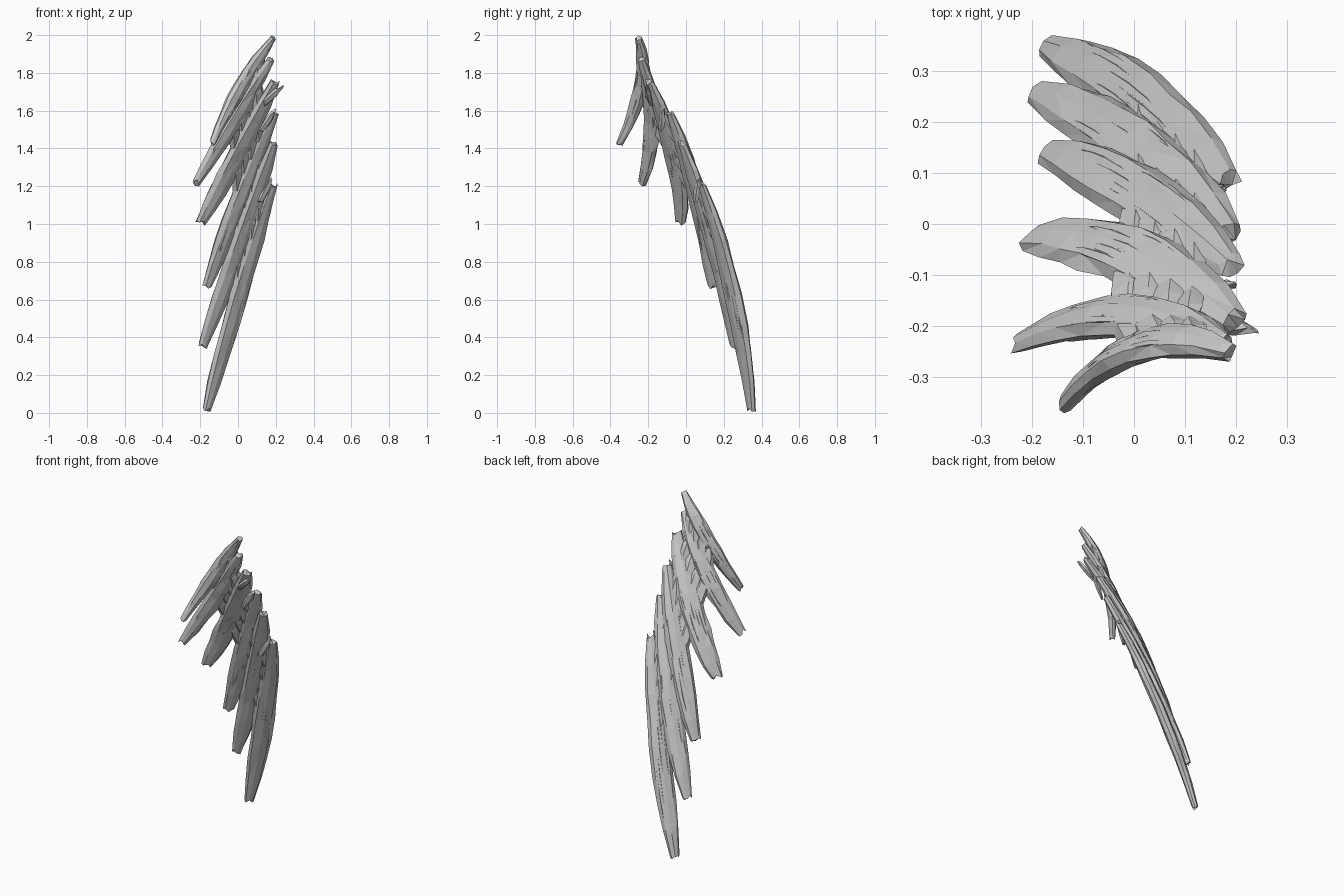
import bpy, bmesh, math, random
from mathutils import Vector

if "Cube" in bpy.data.objects:
    bpy.data.objects.remove(bpy.data.objects["Cube"])

random.seed(7)
stone = bpy.data.materials.new("pale_grey")
stone.diffuse_color = (0.6, 0.6, 0.6, 1)
stone.use_nodes = True
stone.node_tree.nodes["Principled BSDF"].inputs["Base Color"].default_value = stone.diffuse_color
SHEET_NORMAL = Vector((-0.6, 0.73, 0.34)).normalized()


def bend(a, m, b, t):
    """Quadratic curve from a to b that passes through m halfway."""
    c = 2 * m - (a + b) / 2
    return a * (1 - t) ** 2 + c * 2 * t * (1 - t) + b * t * t


def blade(bm, a, m, b, width, thick, tip, end, rings=9, sides=8, jitter=0.1):
    """Flattened, tapering, slightly ragged strand; tip and end are end-width ratios."""
    loops = []
    for i in range(rings):
        t = i / (rings - 1)
        p = bend(a, m, b, t)
        along = (bend(a, m, b, t + 0.01) - bend(a, m, b, t - 0.01)).normalized()
        across = SHEET_NORMAL.cross(along).normalized()
        out = along.cross(across)
        swell = math.sin(math.pi * t) ** 0.75
        base = tip + (end - tip) * t
        w = width * (base + (1 - base) * swell)
        h = thick * (0.6 + 0.4 * swell)
        ring = []
        for k in range(sides):
            ang = 2 * math.pi * k / sides
            r = 1 + random.uniform(-jitter, jitter)
            slide = random.uniform(-0.015, 0.015)
            ring.append(bm.verts.new(p + across * (w * r * math.cos(ang))
                                     + out * (h * r * math.sin(ang)) + along * slide))
        loops.append(ring)
    for lo, hi in zip(loops, loops[1:]):
        for k in range(sides):
            n = (k + 1) % sides
            bm.faces.new((lo[k], lo[n], hi[n], hi[k]))
    bm.faces.new(loops[0][::-1])
    bm.faces.new(loops[-1])


def finish(bm, name):
    bmesh.ops.triangulate(bm, faces=bm.faces[:])
    bmesh.ops.recalc_face_normals(bm, faces=bm.faces[:])
    mesh = bpy.data.meshes.new(name)
    bm.to_mesh(mesh)
    bm.free()
    mesh.materials.append(stone)
    bpy.context.collection.objects.link(bpy.data.objects.new(name, mesh))


# Feathers, lowest first: tip, middle, root, half width, half thickness
feathers = [
    ((-0.165, 0.345, 0.02), (0.005, 0.25, 0.62), (0.185, 0.085, 1.21), 0.064, 0.030),
    ((-0.185, 0.255, 0.36), (0.0, 0.155, 0.87), (0.19, -0.02, 1.43), 0.064, 0.032),
    ((-0.165, 0.140, 0.67), (0.005, 0.06, 1.12), (0.19, -0.08, 1.58), 0.066, 0.032),
    ((-0.195, -0.03, 1.01), (-0.01, -0.06, 1.35), (0.195, -0.19, 1.75), 0.070, 0.032),
    ((-0.22, -0.232, 1.22), (-0.02, -0.18, 1.55), (0.175, -0.235, 1.87), 0.056, 0.030),
    ((-0.135, -0.35, 1.43), (0.015, -0.24, 1.73), (0.185, -0.25, 1.98), 0.044, 0.028),
]
for n, (a, m, b, w, h) in enumerate(feathers, 1):
    a, m, b = Vector(a), Vector(m), Vector(b)
    bm = bmesh.new()
    blade(bm, a, m, b, w, h, 0.45, 0.4)
    finish(bm, f"feather_{n}")

    # Thin raised splinters along both faces of the feather
    bm = bmesh.new()
    across = SHEET_NORMAL.cross((b - a).normalized()).normalized()
    for side in (1, -1):
        for j in range(5):
            t0 = random.uniform(0.15, 0.5)
            t1 = t0 + random.uniform(0.25, 0.4)
            lift = SHEET_NORMAL * side * h * (0.72 - 0.1 * abs(j - 2))
            shift = across * w * (j - 2) * 0.26
            pts = [bend(a, m, b, t) + lift * s + shift
                   for t, s in ((t0, 0.8), ((t0 + t1) / 2, 1), (t1, 0.8))]
            blade(bm, *pts, w * 0.2, 0.010, 0.15, 0.15, rings=5, sides=5)
    finish(bm, f"splinters_{n}")

# Core strip that fills the gaps between the feathers
bm = bmesh.new()
for s in (0.5, 0.6, 0.7, 0.8):
    mids = [bend(*(Vector(v) for v in f[:3]), s) for f in feathers]
    for p, q in zip(mids, mids[1:]):
        blade(bm, p, (p + q) / 2, q, 0.04, 0.021, 0.8, 0.8, rings=4, sides=6)
finish(bm, "core")

# Small broken spikes at the root edge
bm = bmesh.new()
for a, b in (((0.14, -0.19, 1.64), (0.232, -0.207, 1.725)),
             ((0.12, 0.05, 1.12), (0.175, 0.07, 1.235)),
             ((0.13, -0.13, 1.5), (0.195, -0.12, 1.60))):
    a, b = Vector(a), Vector(b)
    blade(bm, a, (a + b) / 2, b, 0.022, 0.014, 0.8, 0.08, rings=4, sides=5, jitter=0.08)
finish(bm, "root_spikes")
